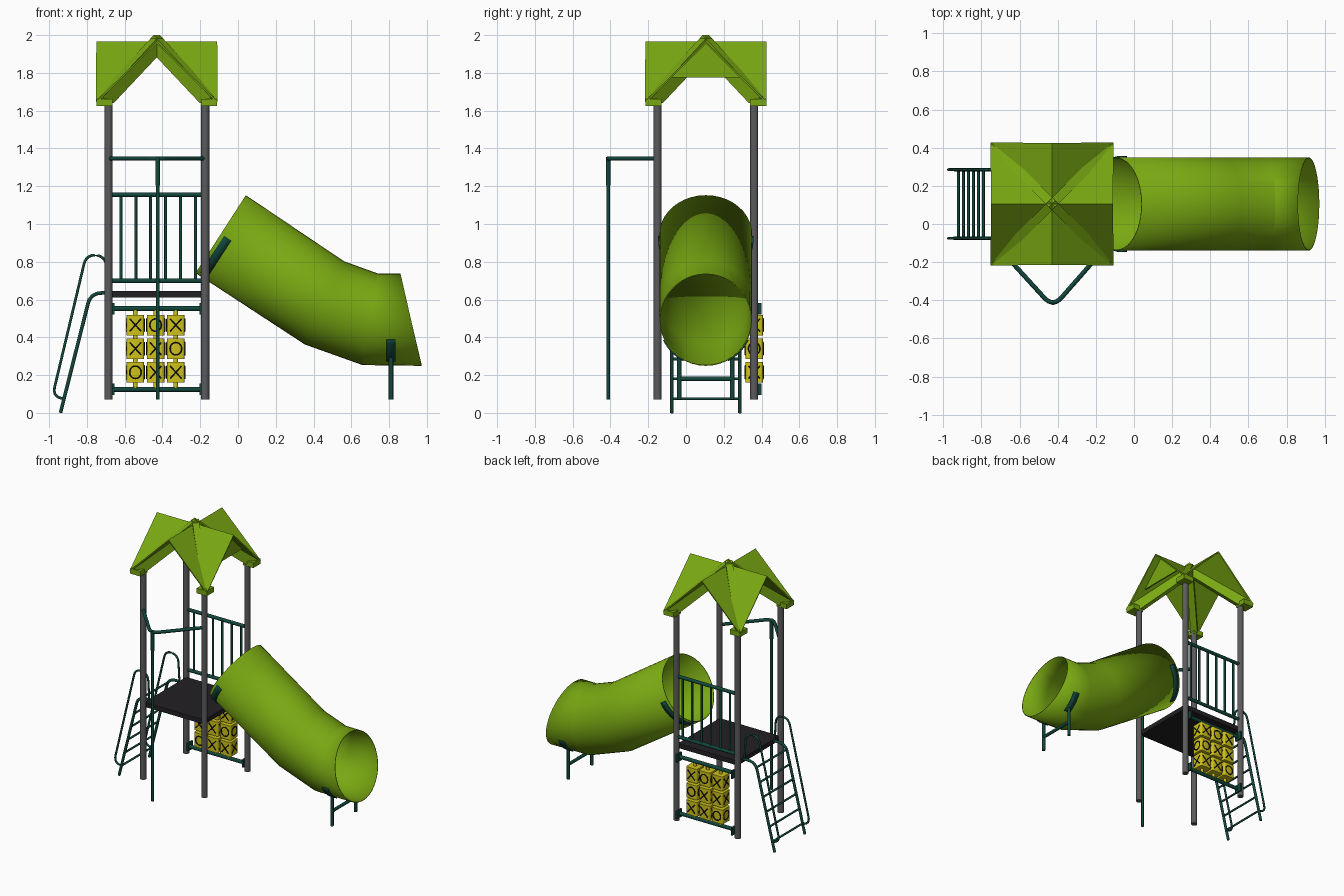
import bpy, bmesh, math
from mathutils import Vector, Matrix

if "Cube" in bpy.data.objects:
    bpy.data.objects.remove(bpy.data.objects["Cube"])


def material(name, rgb):
    m = bpy.data.materials.new(name)
    m.use_nodes = True
    m.diffuse_color = (*rgb, 1)
    m.node_tree.nodes["Principled BSDF"].inputs["Base Color"].default_value = (*rgb, 1)
    return m


LIME = material("lime_plastic", (0.19, 0.39, 0.006))
TEAL = material("dark_green_metal", (0.006, 0.062, 0.045))
GREY = material("grey_post", (0.105, 0.105, 0.11))
DECK = material("dark_deck", (0.017, 0.014, 0.017))
YELLOW = material("yellow_block", (0.62, 0.54, 0.01))
BLACK = material("black_mark", (0.012, 0.012, 0.006))

CX, CY, HALF = -0.43, 0.105, 0.256      # tower centre and post offset


def finish(obj, mat, angle=None):
    obj.data.materials.append(mat)
    if angle:
        bpy.ops.object.select_all(action='DESELECT')
        obj.select_set(True)
        bpy.context.view_layer.objects.active = obj
        bpy.ops.object.shade_smooth_by_angle(angle=math.radians(angle))
    return obj


def from_bmesh(name, bm, mat, angle=None, thick=0):
    bmesh.ops.recalc_face_normals(bm, faces=bm.faces)
    me = bpy.data.meshes.new(name)
    bm.to_mesh(me)
    bm.free()
    obj = bpy.data.objects.new(name, me)
    bpy.context.collection.objects.link(obj)
    finish(obj, mat, angle)
    if thick:
        mod = obj.modifiers.new("thickness", 'SOLIDIFY')
        mod.thickness, mod.offset = thick, 0
    return obj


def boxes(name, items, mat, bevel=0):
    """Boxes from (centre, size); bevel rounds only the upright edges."""
    bm = bmesh.new()
    for c, s in items:
        bmesh.ops.create_cube(bm, size=1, matrix=Matrix.Translation(c) @ Matrix.Diagonal((*s, 1)))
    if bevel:
        upright = [e for e in bm.edges if abs(e.verts[0].co.z - e.verts[1].co.z) > 0.001]
        bmesh.ops.bevel(bm, geom=upright, offset=bevel, segments=3, profile=0.5, affect='EDGES')
    return from_bmesh(name, bm, mat, 35 if bevel else None)


def rounded(pts, r):
    """Replace each inner corner of a path with a smooth bend."""
    pts = [Vector(p) for p in pts]
    out = [pts[0]]
    for a, b, c in zip(pts, pts[1:], pts[2:]):
        p, q = b + (a - b).normalized() * r, b + (c - b).normalized() * r
        for i in range(8):
            t = i / 7
            out.append(p * (1 - t) ** 2 + b * 2 * t * (1 - t) + q * t * t)
    return out + [pts[-1]]


def tubes(name, paths, r, mat, res=3, closed=()):
    cu = bpy.data.curves.new(name, 'CURVE')
    cu.dimensions, cu.bevel_depth, cu.bevel_resolution, cu.use_fill_caps = '3D', r, res, True
    for i, path in enumerate(paths):
        sp = cu.splines.new('POLY')
        sp.points.add(len(path) - 1)
        for pt, co in zip(sp.points, path):
            pt.co = (*co, 1)
        sp.use_cyclic_u = i in closed
    obj = bpy.data.objects.new(name, cu)
    bpy.context.collection.objects.link(obj)
    bpy.ops.object.select_all(action='DESELECT')
    obj.select_set(True)
    bpy.context.view_layer.objects.active = obj
    bpy.ops.object.convert(target='MESH')
    return finish(bpy.context.object, mat, 40)


def sheet(name, strips, mat, thick, angle=15):
    """Skin each strip of matching rows of points."""
    bm = bmesh.new()
    for rows in strips:
        vs = [[bm.verts.new(p) for p in row] for row in rows]
        for a, b in zip(vs, vs[1:]):
            for i in range(len(a) - 1):
                bm.faces.new((a[i], a[i + 1], b[i + 1], b[i]))
    bmesh.ops.remove_doubles(bm, verts=bm.verts, dist=1e-5)
    return from_bmesh(name, bm, mat, angle, thick)


# Posts, with deck between them
CORNERS = [(sx, sy) for sx in (-1, 1) for sy in (-1, 1)]
tubes("posts", [[(CX + sx * HALF, CY + sy * HALF, z) for z in (0.07, 1.64)]
                for sx, sy in CORNERS], 0.022, GREY, 5)
boxes("deck", [((CX, CY, 0.628), (0.5, 0.5, 0.034))], DECK)

# Crossed gable roof: eight triangles meeting in four valleys
R, RIDGE, EAVE = 0.32, 1.96, 1.645
bm = bmesh.new()
for k in range(4):
    rot = Matrix.Translation((CX, CY, 0)) @ Matrix.Rotation(k * math.pi / 2, 4, 'Z')
    for s in (-1, 1):
        bm.faces.new([bm.verts.new(rot @ Vector(p)) for p in
                      ((0, 0, RIDGE), (R, 0, RIDGE), (R, s * R, EAVE))])
bmesh.ops.remove_doubles(bm, verts=bm.verts, dist=1e-4)
from_bmesh("roof_panels", bm, LIME, None, 0.012)

# Ribs along the valleys and caps over the posts
bm = bmesh.new()
for sx, sy in CORNERS:
    side = Vector((-sy, sx, 0)).normalized() * 0.024
    prof = [Vector((CX + sx * d, CY + sy * d, z)) for d, z in
            ((0, 2.0), (0.3, 1.675), (0.3, 1.64), (0.245, 1.64), (0, 1.9))]
    a = [bm.verts.new(p + side) for p in prof]
    b = [bm.verts.new(p - side) for p in prof]
    bm.faces.new(a)
    bm.faces.new(b[::-1])
    for i in range(5):
        bm.faces.new((a[i], b[i], b[i - 1], a[i - 1]))
from_bmesh("roof_ribs", bm, LIME)
boxes("post_caps", [((CX + sx * 0.2775, CY + sy * 0.2775, 1.644), (0.085, 0.085, 0.038))
                    for sx, sy in CORNERS], LIME)
bm = bmesh.new()
bm.faces.new([bm.verts.new((CX + 0.26, CY + y, z)) for y, z in
              ((-0.18, 1.775), (0.18, 1.775), (0, 1.955))])
from_bmesh("gable_infill", bm, LIME, None, 0.01)


# Tunnel slide: rings given by their top and bottom points
def ring(top, bottom, a0=0, a1=360, steps=40, scale=1.0):
    t, b = Vector((top[0], CY, top[1])), Vector((bottom[0], CY, bottom[1]))
    angles = [math.radians(a0 + (a1 - a0) * i / steps) for i in range(steps + 1)]
    return [(t + b) / 2 + (t - b) / 2 * math.cos(a) * scale
            + Vector((0, 0.242 * math.sin(a) * scale, 0)) for a in angles]


sheet("tunnel_slide", [[ring((0.04, 1.15), (-0.223, 0.743)), ring((0.56, 0.80), (0.355, 0.365)),
                        ring((0.74, 0.735), (0.66, 0.256)), ring((0.86, 0.735), (0.972, 0.252))]],
      LIME, 0.006)

# Straps that hold the slide
upper, lower = [], []
for s in (-1, 1):
    upper.append([ring((0.04 + 0.84 * o, 1.15 - 0.55 * o), (-0.223 + 0.84 * o, 0.743 - 0.55 * o),
                       90 * s, 155 * s, 10, 1.025) for o in (0.02, 0.065)])
    lower.append([ring((x, 0.735), (x, 0.254), 116 * s, 152 * s, 8, 1.025) for x in (0.786, 0.834)])
sheet("entrance_straps", upper, TEAL, 0.008)
sheet("exit_straps", lower, TEAL, 0.008)
tubes("exit_support", [[(0.81, CY + s * 0.14, 0.07), (0.81, CY + s * 0.14, 0.295)] for s in (-1, 1)]
      + [[(0.81, CY - 0.14, 0.18), (0.81, CY + 0.14, 0.18)]], 0.012, TEAL)

# Railing at the back
BACK = CY + HALF
X0, X1 = CX - HALF + 0.02, CX + HALF - 0.02
tubes("railing_rails", [[(X0, BACK, z), (X1, BACK, z)] for z in (0.70, 1.155)], 0.013, TEAL)
tubes("railing_bars", [[(-0.62 + 0.079 * i, BACK, 0.70), (-0.62 + 0.079 * i, BACK, 1.155)]
                       for i in range(6)], 0.008, TEAL)

# Game panel below the deck
tubes("game_rails", [[(X0, BACK, z), (X1, BACK, z)] for z in (0.125, 0.552)], 0.014, TEAL)
boxes("rail_flanges", [((x, BACK + 0.01, z), (0.012, 0.06, 0.06))
                       for x in (X0 + 0.005, X1 - 0.005) for z in (0.125, 0.552)], TEAL)
COLS, ROWS = (-0.543, -0.436, -0.329), (0.465, 0.34, 0.215)
tubes("game_spindles", [[(x, BACK, 0.13), (x, BACK, 0.55)] for x in COLS], 0.012, YELLOW)
boxes("game_blocks", [((x, BACK, z), (0.092, 0.092, 0.108)) for x in COLS for z in ROWS],
      YELLOW, 0.012)
crosses, rounds = [], []
for r, z in enumerate(ROWS):
    for c, x in enumerate(COLS):
        for k in range(4):
            rot = Matrix.Translation((x, BACK, z)) @ Matrix.Rotation(k * math.pi / 2, 4, 'Z')
            if (r, c) in ((0, 1), (1, 2), (2, 0)):
                rounds.append([rot @ Vector((0.031 * math.cos(t * math.pi / 10), -0.046,
                                             0.033 * math.sin(t * math.pi / 10))) for t in range(20)])
            else:
                crosses += [[rot @ Vector((-0.03, -0.046, -0.033 * s)),
                             rot @ Vector((0.03, -0.046, 0.033 * s))] for s in (-1, 1)]
tubes("cross_marks", crosses, 0.005, BLACK, 1)
tubes("round_marks", rounds, 0.005, BLACK, 1, range(len(rounds)))

# Sliding pole at the front, with its bent top bar
PX, PY, PZ = -0.425, -0.412, 1.347
FRONT = CY - HALF
tubes("pole_top_bar", [rounded([(CX - HALF, FRONT, PZ), (PX, PY - 0.025, PZ),
                                (CX + HALF, FRONT, PZ)], 0.07)], 0.012, TEAL)
tubes("pole", [[(PX, PY, 0.07), (PX, PY, PZ)]], 0.0095, TEAL)
tubes("pole_sleeve", [[(PX, PY, 1.205), (PX, PY, PZ + 0.008)]], 0.0125, TEAL)

# Ladder with hooped handrails
rails, hoops = [], []
for y in (CY - 0.18, CY + 0.18):
    rails.append(rounded([(-0.94, y, 0), (-0.78, y, 0.635), (-0.67, y, 0.635)], 0.06))
    hoops.append(rounded([(-0.92, y, 0.075), (-0.983, y, 0.085), (-0.803, y, 0.84),
                          (-0.7, y, 0.83), (-0.688, y, 0.63)], 0.055))
tubes("ladder_rails", rails, 0.010, TEAL)
tubes("ladder_handrails", hoops, 0.0075, TEAL)
tubes("ladder_rungs", [[(-0.94 + z / 4, CY - 0.18, z), (-0.94 + z / 4, CY + 0.18, z)]
                       for z in (0.075 + 0.105 * i for i in range(6))], 0.0075, TEAL)
